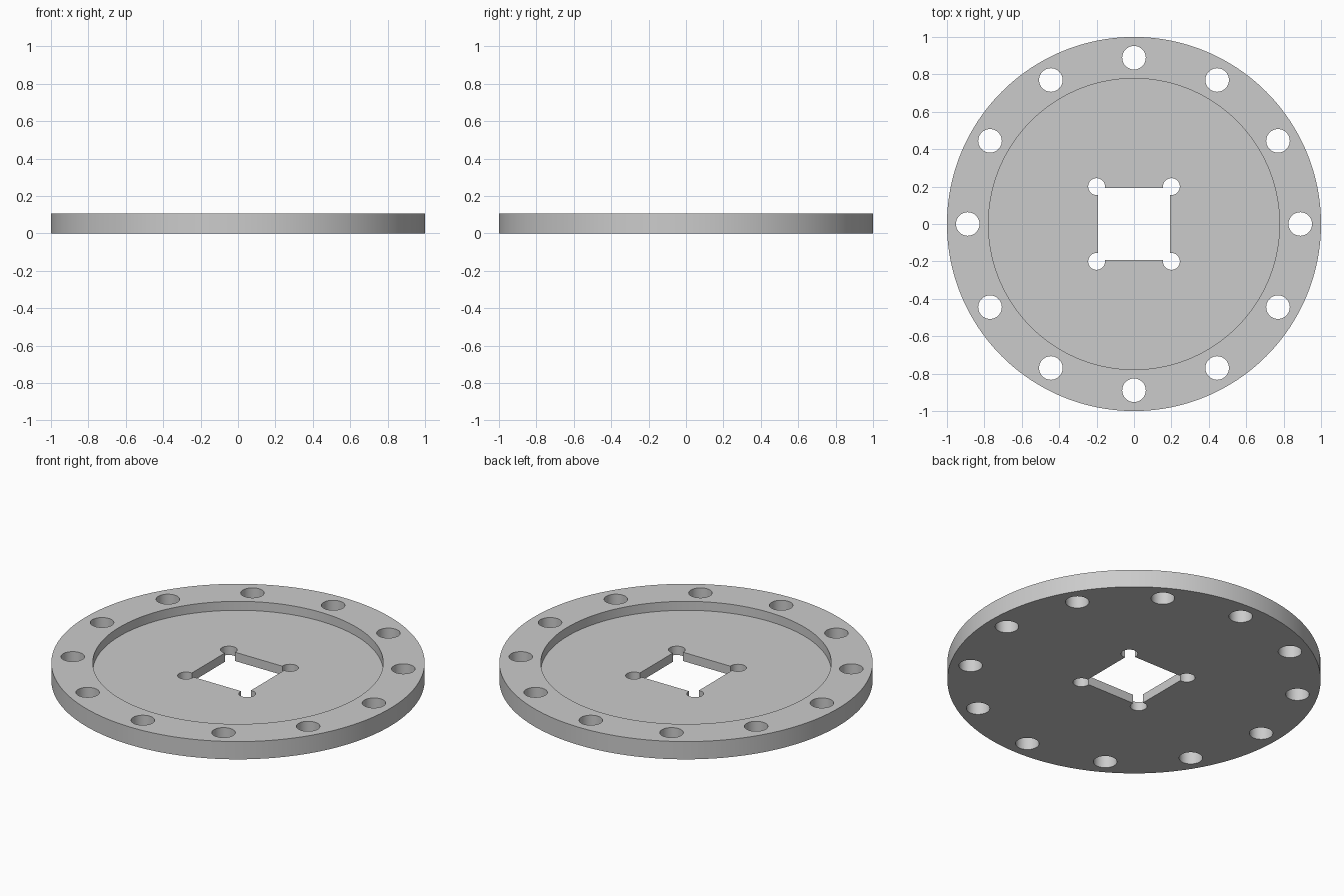
import bpy
from math import cos, sin, pi, radians

if "Cube" in bpy.data.objects:
    bpy.data.objects.remove(bpy.data.objects["Cube"], do_unlink=True)

HEIGHT = 0.105
FLOOR = 0.052
CORNER = 0.2

grey = bpy.data.materials.new("plain_grey")
grey.use_nodes = True
colour = (0.6, 0.6, 0.6, 1)
grey.diffuse_color = colour
grey.node_tree.nodes["Principled BSDF"].inputs["Base Color"].default_value = colour


def cylinder(name, radius, bottom, top, x=0, y=0, sides=48):
    bpy.ops.mesh.primitive_cylinder_add(
        vertices=sides, radius=radius, depth=top - bottom,
        location=(x, y, (bottom + top) / 2))
    obj = bpy.context.object
    obj.name = name
    obj.data.materials.append(grey)
    return obj


def cut(target, cutter):
    cutter.hide_render = True
    mod = target.modifiers.new(cutter.name, "BOOLEAN")
    mod.operation = "DIFFERENCE"
    mod.solver = "EXACT"
    mod.object = cutter
    bpy.ops.object.select_all(action="DESELECT")
    bpy.context.view_layer.objects.active = target
    target.select_set(True)
    bpy.ops.object.modifier_apply(modifier=mod.name)
    bpy.data.objects.remove(cutter, do_unlink=True)


# Flat disc with a shallow round recess in its top
plate = cylinder("flange_plate", 1, 0, HEIGHT, sides=192)
cut(plate, cylinder("recess_cutter", 0.778, FLOOR, HEIGHT + 0.1, sides=192))

# Ring of bolt holes through the rim
for i in range(12):
    a = i * pi / 6
    cut(plate, cylinder("bolt_hole_cutter", 0.063, -0.1, HEIGHT + 0.1,
                        0.889 * cos(a), 0.889 * sin(a)))

# Square centre opening with round corner reliefs
bpy.ops.mesh.primitive_cube_add(size=1)
square = bpy.context.object
square.name = "square_cutter"
square.scale = (0.386, 0.386, 1)
square.data.materials.append(grey)
cut(plate, square)
for sx in (-1, 1):
    for sy in (-1, 1):
        cut(plate, cylinder("corner_relief_cutter", 0.045, -0.1, HEIGHT + 0.1,
                            sx * CORNER, sy * CORNER))

# Smooth walls, sharp rims
bpy.ops.object.select_all(action="DESELECT")
plate.select_set(True)
bpy.context.view_layer.objects.active = plate
bpy.ops.object.shade_smooth_by_angle(angle=radians(30))
